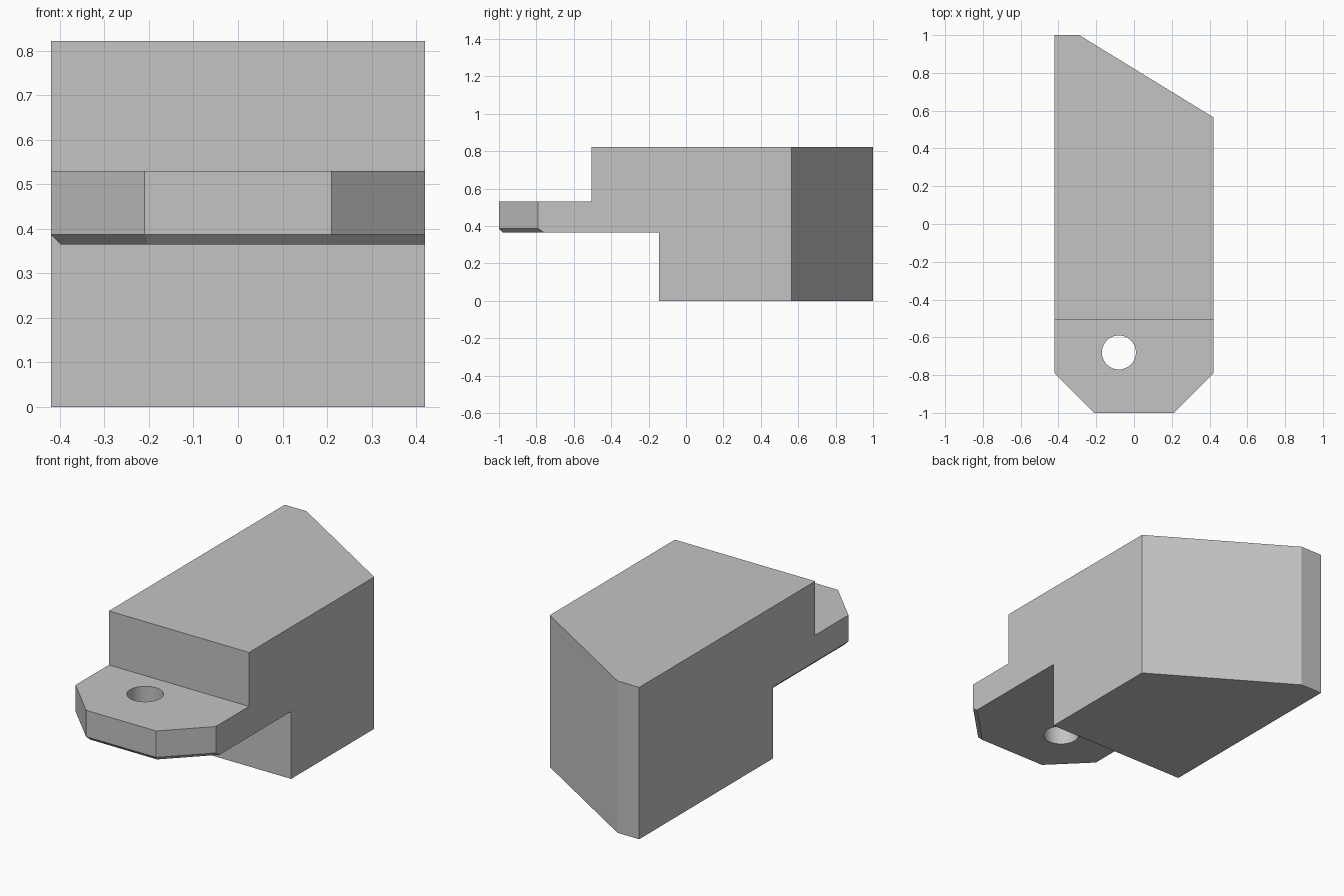
import bpy
import bmesh
import math
from mathutils import Vector

old = bpy.data.objects.get("Cube")
if old:
    bpy.data.objects.remove(old, do_unlink=True)

GREY = (0.55, 0.55, 0.55, 1)
mat = bpy.data.materials.new("plain grey")
mat.use_nodes = True
mat.diffuse_color = GREY
mat.node_tree.nodes["Principled BSDF"].inputs["Base Color"].default_value = GREY

HALF = 0.42
TAB_LOW, TAB_TOP = 0.365, 0.53
UPPER_Y, LOWER_Y = -0.505, -0.145


def prism(points, direction):
    """Extrude a flat outline along a direction into a closed solid."""
    bm = bmesh.new()
    face = bm.faces.new([bm.verts.new(p) for p in points])
    new = bmesh.ops.extrude_face_region(bm, geom=[face])["geom"]
    bmesh.ops.translate(bm, vec=direction,
                        verts=[g for g in new if isinstance(g, bmesh.types.BMVert)])
    bmesh.ops.recalc_face_normals(bm, faces=bm.faces)
    return bm


def make_object(name, bm):
    mesh = bpy.data.meshes.new(name)
    bm.to_mesh(mesh)
    bm.free()
    mesh.materials.append(mat)
    obj = bpy.data.objects.new(name, mesh)
    bpy.context.collection.objects.link(obj)
    return obj


def combine(target, other, operation):
    """Apply a boolean and remove the helper."""
    mod = target.modifiers.new(operation.lower(), "BOOLEAN")
    mod.operation, mod.solver, mod.object = operation, "EXACT", other
    bpy.context.view_layer.objects.active = target
    bpy.ops.object.modifier_apply(modifier=mod.name)
    bpy.data.objects.remove(other, do_unlink=True)


# Body: stepped side profile across the width, with a slanted rear corner
profile = [(UPPER_Y, 0.822), (UPPER_Y, TAB_TOP), (LOWER_Y, TAB_TOP),
           (LOWER_Y, 0), (1, 0), (1, 0.822)]
bm = prism([(-HALF, y, z) for y, z in profile], Vector((2 * HALF, 0, 0)))
slant_a, slant_b = Vector((-0.29, 1, 0)), Vector((HALF, 0.565, 0))
along = slant_b - slant_a
bmesh.ops.bisect_plane(bm, geom=bm.verts[:] + bm.edges[:] + bm.faces[:],
                       plane_co=slant_a, plane_no=(-along.y, along.x, 0),
                       clear_outer=True)
bmesh.ops.holes_fill(bm, edges=[e for e in bm.edges if e.is_boundary])
bmesh.ops.recalc_face_normals(bm, faces=bm.faces)
body = make_object("block_body", bm)

# Tab: clipped front corners, chamfered underside except along the +x side
outline = [(-HALF, LOWER_Y), (-HALF, -0.79), (-0.21, -1),
           (0.21, -1), (HALF, -0.79), (HALF, LOWER_Y)]
bm = prism([(x, y, TAB_LOW) for x, y in outline],
           Vector((0, 0, TAB_TOP - TAB_LOW)))


def is_chamfered(edge):
    a, b = (v.co for v in edge.verts)
    mid = (a + b) / 2
    return (max(a.z, b.z) < TAB_LOW + 0.01 and mid.x < HALF - 0.01
            and mid.y < LOWER_Y - 0.01)


bmesh.ops.bevel(bm, geom=[e for e in bm.edges if is_chamfered(e)],
                offset=0.022, segments=1, affect="EDGES", clamp_overlap=True)
tab = make_object("mounting_tab", bm)

# Round hole through the tab
bm = bmesh.new()
bmesh.ops.create_cone(bm, cap_ends=True, segments=64,
                      radius1=0.09, radius2=0.09, depth=0.6)
bmesh.ops.translate(bm, verts=bm.verts, vec=(-0.08, -0.68, 0.45))
hole = make_object("hole_cutter", bm)
hole.hide_render = True
combine(tab, hole, "DIFFERENCE")

# Join tab and body into one solid
combine(body, tab, "UNION")
bpy.ops.object.select_all(action="DESELECT")
body.select_set(True)
bpy.context.view_layer.objects.active = body
bpy.ops.object.shade_smooth_by_angle(angle=math.radians(20))
